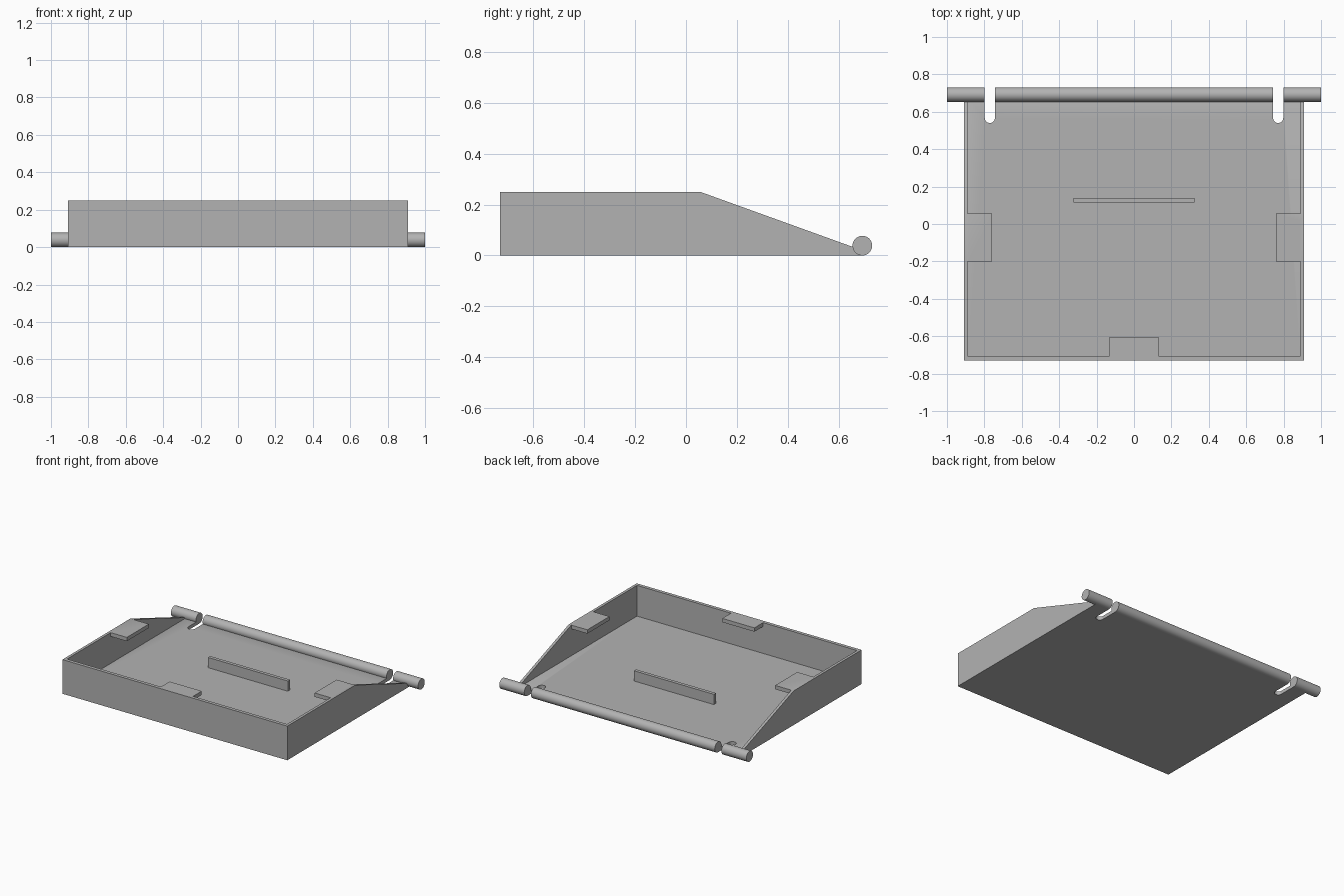
import bpy, bmesh, math
from mathutils import Matrix, Vector

cube = bpy.data.objects.get("Cube")
if cube:
    bpy.data.objects.remove(cube, do_unlink=True)

# One plain grey for the whole model
grey = bpy.data.materials.new("plain grey")
grey.use_nodes = True
colour = (0.45, 0.45, 0.45, 1)
grey.diffuse_color = colour
grey.node_tree.nodes["Principled BSDF"].inputs["Base Color"].default_value = colour


def finish(name, bm):
    bmesh.ops.recalc_face_normals(bm, faces=bm.faces)
    mesh = bpy.data.meshes.new(name)
    bm.to_mesh(mesh)
    bm.free()
    mesh.materials.append(grey)
    obj = bpy.data.objects.new(name, mesh)
    bpy.context.collection.objects.link(obj)
    return obj


def prism(name, points, along):
    """Extrude a flat outline of 3D points by a vector."""
    bm = bmesh.new()
    face = bm.faces.new([bm.verts.new(p) for p in points])
    ext = bmesh.ops.extrude_face_region(bm, geom=[face])
    verts = [g for g in ext["geom"] if isinstance(g, bmesh.types.BMVert)]
    bmesh.ops.translate(bm, verts=verts, vec=Vector(along))
    return finish(name, bm)


def box(name, x0, x1, y0, y1, z0, z1):
    outline = [(x0, y0, z0), (x1, y0, z0), (x1, y1, z0), (x0, y1, z0)]
    return prism(name, outline, (0, 0, z1 - z0))


def combine(target, tool, operation):
    tool.hide_render = True
    mod = target.modifiers.new(tool.name, "BOOLEAN")
    mod.operation, mod.solver, mod.object = operation, "EXACT", tool
    bpy.context.view_layer.objects.active = target
    bpy.ops.object.modifier_apply(modifier=mod.name)


def discard(obj):
    bpy.data.objects.remove(obj, do_unlink=True)


WIDTH, FRONT, TOP = 0.91, -0.73, 0.25
INNER, FLOOR, SLOPE = 0.89, 0.025, 0.055
ROD_Y, ROD_R = 0.692, 0.0385

# Tray: sloped side profile hollowed out and open at the back
profile = [(FRONT, 0), (ROD_Y, 0), (ROD_Y, 0.02), (SLOPE, TOP), (FRONT, TOP)]
tray = prism("tray", [(-WIDTH, y, z) for y, z in profile], (2 * WIDTH, 0, 0))
cavity = box("cavity_cutter", -INNER, INNER, -0.705, 1, FLOOR, 1)
combine(tray, cavity, "DIFFERENCE")
discard(cavity)

# Rim tabs, flush with the top of the walls
tabs = [box("front_tab", -0.13, 0.13, FRONT, -0.605, 0.222, TOP)]
for side in (-1, 1):
    x0, x1 = sorted((side * 0.76, side * WIDTH))
    tabs.append(box("side_tab", x0, x1, -0.2, SLOPE, 0.222, TOP))
for tab in tabs:
    combine(tray, tab, "UNION")
    discard(tab)

# Low rib standing on the floor
box("centre_rib", -0.323, 0.323, 0.115, 0.14, FLOOR, 0.1)

# Hinge rod across the back
bm = bmesh.new()
bmesh.ops.create_cone(
    bm, cap_ends=True, segments=64, radius1=ROD_R, radius2=ROD_R, depth=2,
    matrix=Matrix.Translation((0, ROD_Y, ROD_R)) @ Matrix.Rotation(math.pi / 2, 4, "Y"))
rod = finish("hinge_rod", bm)

# Round-ended slots through the floor and the rod
for side in (-1, 1):
    centre, radius, steps = side * 0.771, 0.027, 16
    outline = [(centre + radius * math.cos(a), 0.567 + radius * math.sin(a), -0.1)
               for a in (math.pi + math.pi * i / steps for i in range(steps + 1))]
    outline += [(centre + radius, 1, -0.1), (centre - radius, 1, -0.1)]
    slot = prism("slot_cutter", outline, (0, 0, 0.3))
    for part in (tray, rod):
        combine(part, slot, "DIFFERENCE")
    discard(slot)

# Smooth the round surfaces, keep edges sharp
bpy.ops.object.select_all(action="DESELECT")
for part in (tray, rod):
    part.select_set(True)
bpy.context.view_layer.objects.active = tray
bpy.ops.object.shade_smooth_by_angle(angle=math.radians(30))
